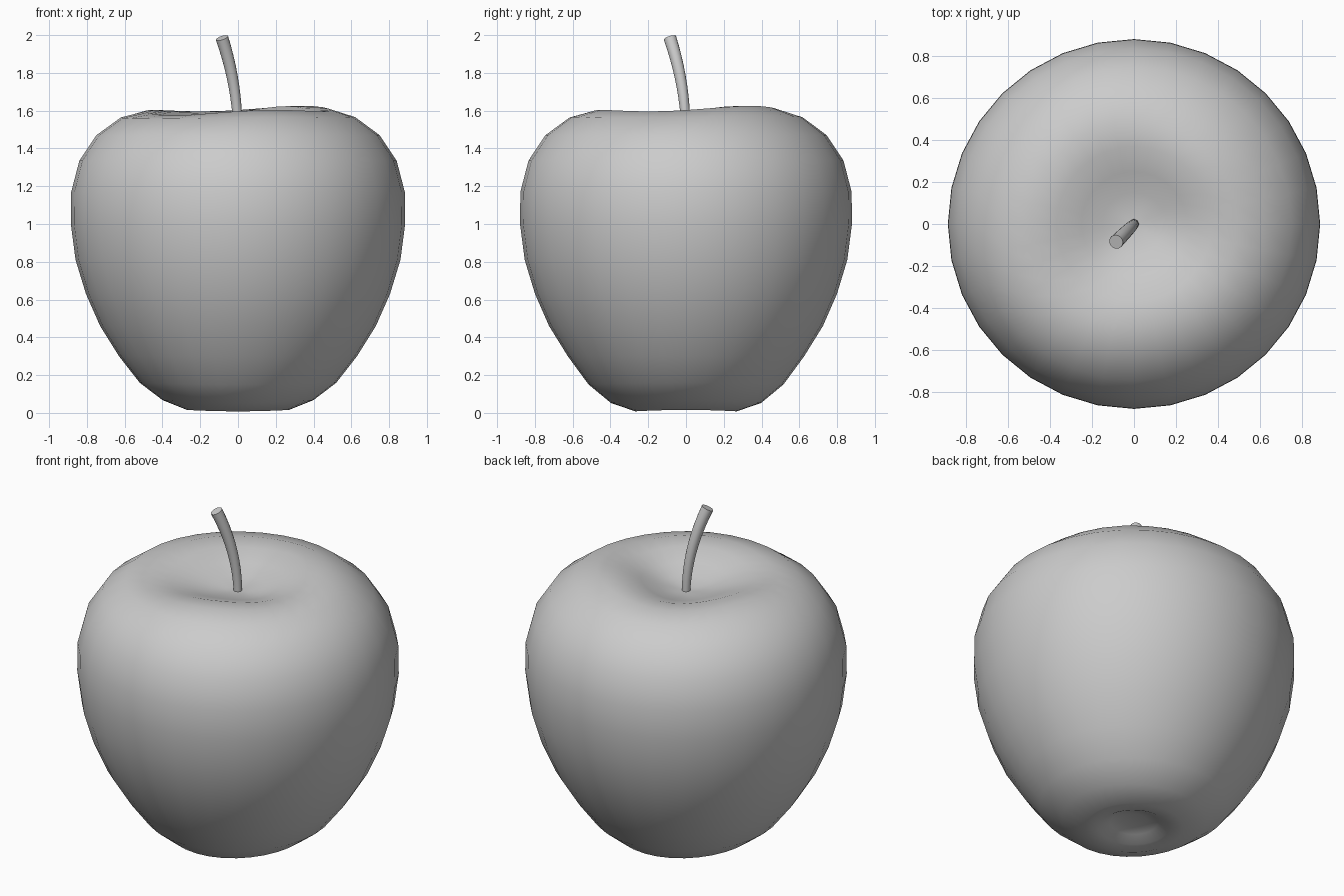
import bpy
import bmesh
from math import sin, cos, pi, exp, radians
from mathutils import Vector

cube = bpy.data.objects.get("Cube")
if cube:
    bpy.data.objects.remove(cube)

# One plain grey for fruit and stalk
grey = bpy.data.materials.new("plain_grey")
grey.use_nodes = True
colour = (0.6, 0.6, 0.6, 1)
grey.diffuse_color = colour
grey.node_tree.nodes["Principled BSDF"].inputs["Base Color"].default_value = colour


def skin(name, rings):
    """Join closed rings of points (a one-point ring is a pole; open ends are capped)."""
    bm = bmesh.new()
    loops = [[bm.verts.new(p) for p in ring] for ring in rings]
    for a, b in zip(loops, loops[1:]):
        n = max(len(a), len(b))
        for i in range(n):
            j = (i + 1) % n
            if len(a) == 1:
                bm.faces.new((a[0], b[j], b[i]))
            elif len(b) == 1:
                bm.faces.new((a[i], a[j], b[0]))
            else:
                bm.faces.new((a[i], a[j], b[j], b[i]))
    for end in (loops[0], loops[-1]):
        if len(end) > 1:
            bm.faces.new(end)
    bmesh.ops.recalc_face_normals(bm, faces=bm.faces)
    mesh = bpy.data.meshes.new(name)
    bm.to_mesh(mesh)
    bm.free()
    mesh.materials.append(grey)
    obj = bpy.data.objects.new(name, mesh)
    bpy.context.collection.objects.link(obj)
    bpy.ops.object.select_all(action='DESELECT')
    obj.select_set(True)
    bpy.context.view_layer.objects.active = obj
    bpy.ops.object.shade_smooth_by_angle(angle=radians(50))
    return obj


# Fruit: lathe profile (radius, height) from the blossom end to the stalk dimple
profile = [(0, .06), (.07, .06), (.13, .045), (.19, .015), (.27, .012), (.4, .06),
           (.52, .155), (.63, .3), (.73, .46), (.805, .63), (.86, .81),
           (.885, 1.0), (.883, 1.17), (.84, 1.335), (.75, 1.47), (.62, 1.565),
           (.49, 1.6), (.37, 1.59), (.25, 1.55), (.15, 1.515), (.07, 1.5), (0, 1.495)]
SEGMENTS = 32


def fruit_point(r, z, i):
    a = 2 * pi * i / SEGMENTS
    lobe = a - pi / 4
    if z > 1.3:  # uneven shoulders
        z += (.02 * cos(lobe) + .014 * cos(3 * lobe)) * exp(-((r - .38) / .2) ** 2)
    elif z < .3:  # slight waviness round the base
        z += .008 * cos(2 * a) * exp(-((r - .4) / .15) ** 2)
    return (r * cos(a), r * sin(a) * .993, z)


skin("fruit_body", [[fruit_point(r, z, i) for i in range(SEGMENTS if r else 1)]
                    for r, z in profile])

# Stalk: tapered tube along a bending path
start, bend, tip = Vector((0, 0, 1.46)), Vector((0, 0, 1.73)), Vector((-.085, -.085, 1.985))
STEPS, SIDES = 10, 16
rings = []
for s in range(STEPS + 1):
    t = s / STEPS
    centre = start * (1 - t) ** 2 + bend * 2 * t * (1 - t) + tip * t * t
    tangent = ((bend - start) * (1 - t) + (tip - bend) * t).normalized()
    u = tangent.cross(Vector((0, 1, 0))).normalized()
    v = tangent.cross(u)
    r = .023 + .011 * t
    rings.append([centre + r * (u * cos(2 * pi * k / SIDES) + v * sin(2 * pi * k / SIDES))
                  for k in range(SIDES)])
skin("stalk", rings)
